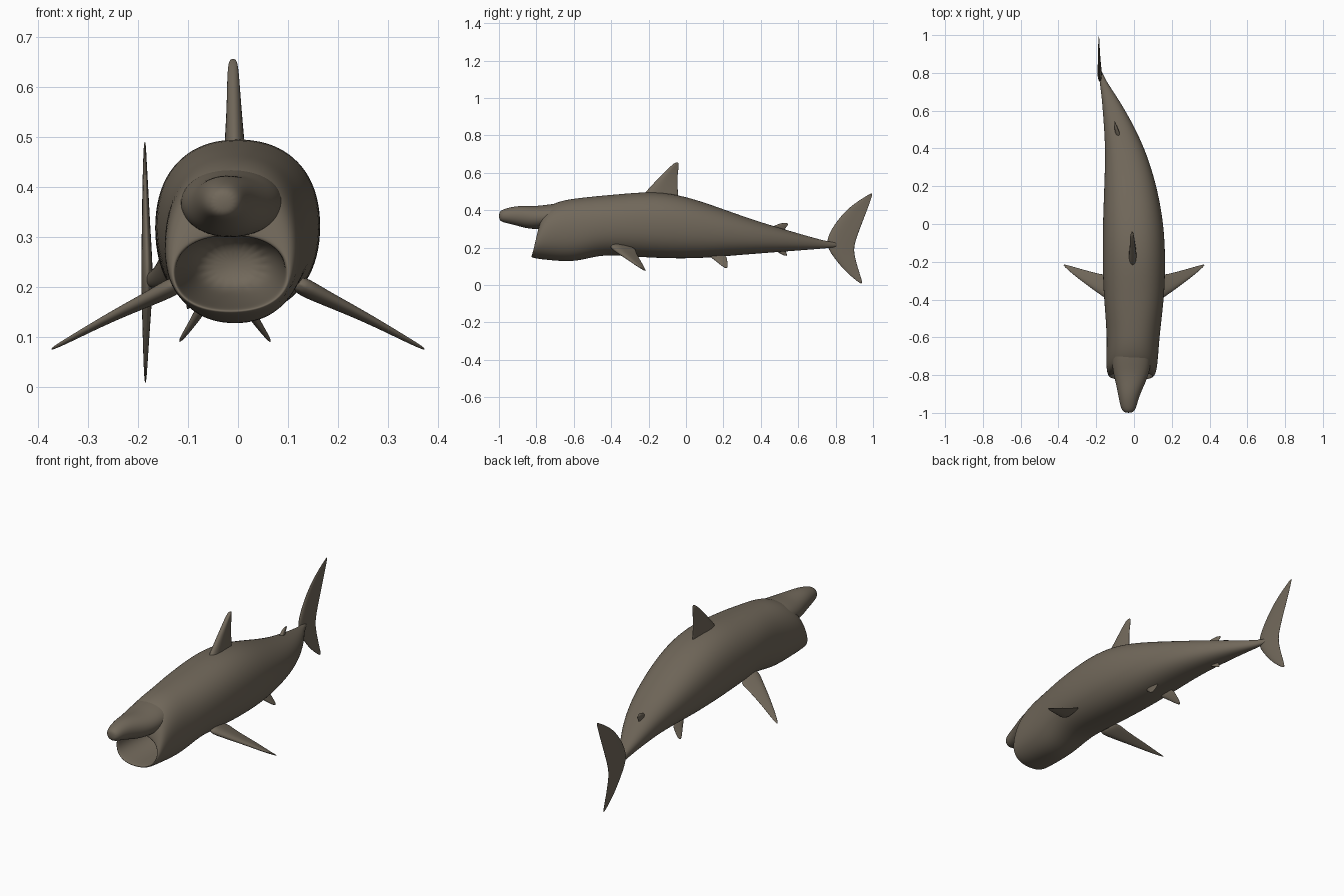
import bpy, bmesh, math
from mathutils import Vector

skin = bpy.data.materials.new("brown grey skin")
skin.diffuse_color = (0.165, 0.138, 0.103, 1)


def loft(name, rings, levels):
    """Skin a list of equal-length point rings, cap the ends, smooth it."""
    bm = bmesh.new()
    rows = [[bm.verts.new(p) for p in r] for r in rings]
    n = len(rows[0])
    for a, b in zip(rows, rows[1:]):
        for i in range(n):
            j = (i + 1) % n
            bm.faces.new((a[i], a[j], b[j], b[i]))
    bm.faces.new(rows[0])
    bm.faces.new(rows[-1][::-1])
    bmesh.ops.recalc_face_normals(bm, faces=bm.faces)
    for f in bm.faces:
        f.smooth = True
    me = bpy.data.meshes.new(name)
    bm.to_mesh(me)
    bm.free()
    me.materials.append(skin)
    ob = bpy.data.objects.new(name, me)
    bpy.context.collection.objects.link(ob)
    sub = ob.modifiers.new("smooth", 'SUBSURF')
    sub.levels = sub.render_levels = levels
    return ob


def oval(y, x0, x1, z0, z1, lean=0.0, n=20, e=2.25):
    """Cross-section between x0..x1 and z0..z1; lean tips it along y."""
    pts = []
    for i in range(n):
        a = 2 * math.pi * i / n
        c, s = math.cos(a), math.sin(a)
        px = math.copysign(abs(c) ** (2 / e), c)
        pz = math.copysign(abs(s) ** (2 / e), s)
        pts.append(((x0 + x1) / 2 + px * (x1 - x0) / 2, y + lean * s,
                    (z0 + z1) / 2 + pz * (z1 - z0) / 2))
    return pts


def fin(name, sections):
    """Loft lens-shaped sections: (leading point, trailing point, half thickness)."""
    sections = [(Vector(l), Vector(t), h) for l, t, h in sections]
    span = sections[-1][0] + sections[-1][1] - sections[0][0] - sections[0][1]
    rings = []
    for l, t, h in sections:
        d = t - l
        nrm = Vector((0, 1, 0)).cross(span).normalized() * h
        prof = [(0, 0), (.08, .7), (.3, 1), (.65, .6), (1, .12),
                (1, -.12), (.65, -.6), (.3, -1), (.08, -.7)]
        rings.append([l + d * u + nrm * w for u, w in prof])
    return loft(name, rings, 2)


# Body with open mouth: throat -> lip -> trunk -> tail stalk
loft("body", [oval(*r) for r in [
    (-.50, -.07, .05, .20, .29),
    (-.58, -.10, .08, .18, .31),
    (-.70, -.115, .09, .165, .312),
    (-.785, -.125, .095, .158, .305, .018),
    (-.808, -.127, .098, .153, .302, .022),
    (-.806, -.136, .108, .146, .315, .020),
    (-.780, -.146, .120, .138, .385, .012),
    (-.73, -.149, .127, .131, .430),
    (-.65, -.147, .133, .124, .457),
    (-.57, -.147, .140, .127, .467),
    (-.46, -.155, .153, .158, .479),
    (-.35, -.164, .164, .155, .488),
    (-.20, -.168, .168, .144, .502),
    (-.05, -.168, .163, .139, .488),
    (.10, -.163, .143, .142, .443),
    (.25, -.157, .108, .156, .388),
    (.40, -.153, .058, .168, .336),
    (.55, -.162, -.015, .180, .291),
    (.68, -.172, -.094, .190, .253),
    (.76, -.183, -.150, .197, .232),
    (.82, -.189, -.175, .205, .225)]], 2)

# Overhanging snout
loft("snout", [oval(*r, 0, 16, 2.1) for r in [
    (-1.0, -.048, -.010, .350, .388),
    (-.985, -.066, .008, .336, .402),
    (-.95, -.076, .018, .328, .414),
    (-.90, -.086, .034, .315, .424),
    (-.84, -.098, .062, .298, .424),
    (-.78, -.115, .086, .298, .424),
    (-.70, -.120, .095, .305, .438),
    (-.60, -.100, .080, .32, .44)]], 2)

# Upright fins on the back and under the tail
fin("dorsal_fin", [
    ((-.006, -.25, .45), (-.006, -.035, .45), .026),
    ((-.007, -.225, .495), (-.007, -.04, .49), .022),
    ((-.008, -.155, .565), (-.008, -.047, .565), .016),
    ((-.010, -.085, .635), (-.010, -.038, .63), .013),
    ((-.010, -.055, .657), (-.010, -.038, .658), .008)])
fin("second_dorsal_fin", [
    ((-.075, .43, .29), (-.095, .52, .27), .018),
    ((-.085, .47, .318), (-.100, .53, .305), .013),
    ((-.098, .515, .333), (-.105, .56, .332), .006)])
fin("anal_fin", [
    ((-.085, .45, .20), (-.10, .53, .20), .014),
    ((-.09, .485, .178), (-.10, .535, .175), .009),
    ((-.098, .52, .158), (-.103, .545, .152), .004)])

# Paired fins, mirrored about the local middle of the bent body
for side, s in (("left", 1), ("right", -1)):
    fin(side + "_pectoral_fin", [
        ((s * .11, -.425, .215), (s * .11, -.265, .205), .024),
        ((s * .16, -.39, .188), (s * .16, -.27, .178), .018),
        ((s * .25, -.325, .145), (s * .26, -.243, .133), .011),
        ((s * .335, -.258, .098), (s * .335, -.222, .092), .006),
        ((s * .375, -.219, .076), (s * .375, -.212, .073), .003)])
    m = -.026
    fin(side + "_pelvic_fin", [
        ((m + s * .04, .10, .17), (m + s * .04, .215, .17), .014),
        ((m + s * .06, .15, .135), (m + s * .062, .222, .13), .009),
        ((m + s * .093, .205, .09), (m + s * .093, .225, .085), .004)])

# Crescent tail fin, upper tip to lower tip
fin("tail_fin", [
    ((-.186, .992, .492), (-.186, 1.0, .492), .002),
    ((-.186, .935, .460), (-.186, .982, .435), .004),
    ((-.185, .855, .405), (-.185, .950, .350), .007),
    ((-.183, .785, .320), (-.184, .920, .270), .010),
    ((-.180, .735, .225), (-.184, .897, .200), .014),
    ((-.182, .785, .150), (-.184, .905, .145), .010),
    ((-.184, .850, .070), (-.185, .923, .080), .006),
    ((-.185, .935, .004), (-.185, .948, .004), .002)])
